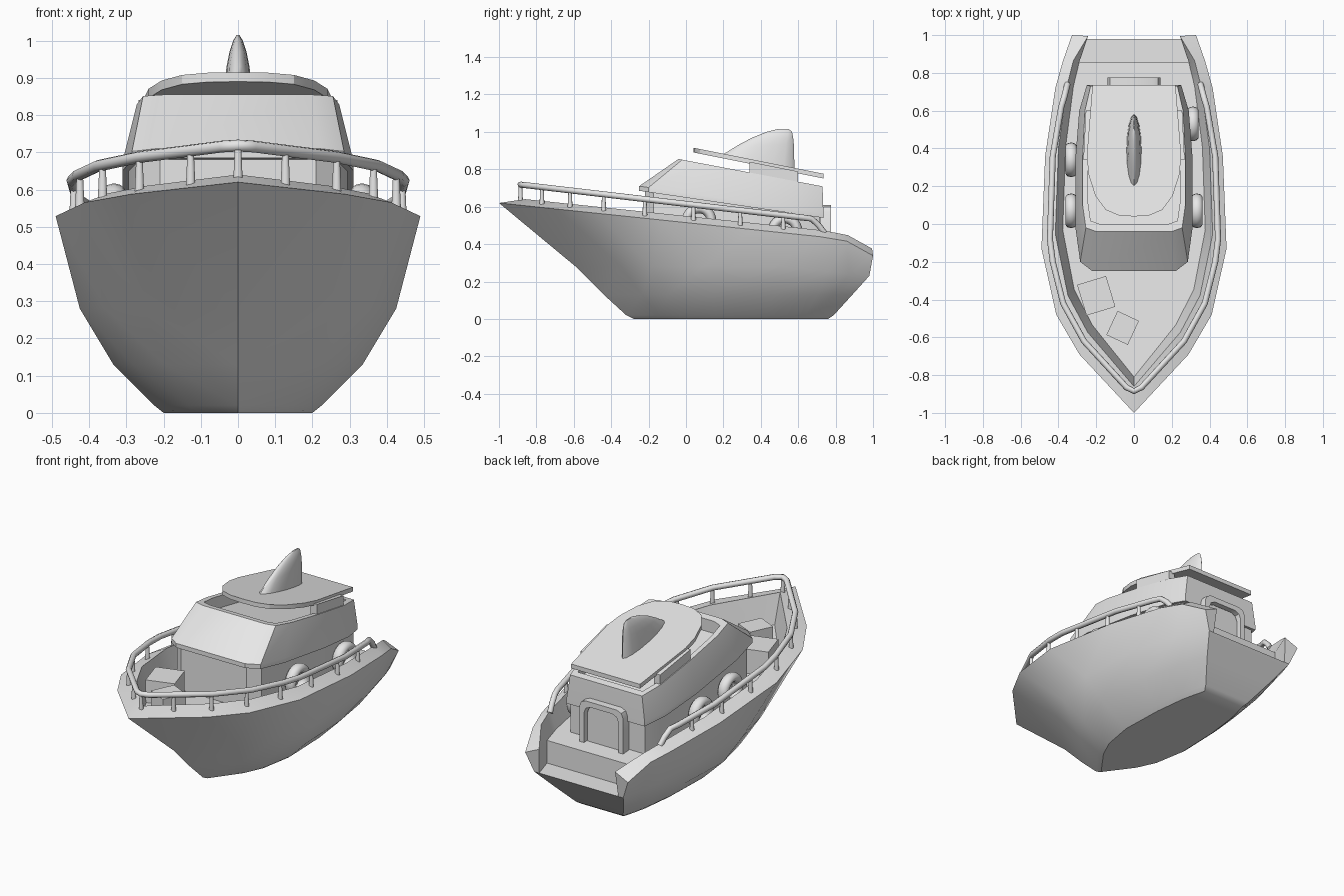
import bpy, bmesh, math
from mathutils import Vector, Matrix

cube = bpy.data.objects.get("Cube")
if cube:
    bpy.data.objects.remove(cube, do_unlink=True)

grey = bpy.data.materials.new("light_grey")
grey.use_nodes = True
grey.diffuse_color = (0.8, 0.8, 0.8, 1)
grey.node_tree.nodes["Principled BSDF"].inputs["Base Color"].default_value = (0.8, 0.8, 0.8, 1)


def finish(name, bm, angle=30):
    bmesh.ops.remove_doubles(bm, verts=bm.verts, dist=0.0005)
    bmesh.ops.recalc_face_normals(bm, faces=bm.faces)
    mesh = bpy.data.meshes.new(name)
    bm.to_mesh(mesh)
    bm.free()
    mesh.materials.append(grey)
    obj = bpy.data.objects.new(name, mesh)
    bpy.context.collection.objects.link(obj)
    bpy.ops.object.select_all(action='DESELECT')
    obj.select_set(True)
    bpy.context.view_layer.objects.active = obj
    bpy.ops.object.shade_smooth_by_angle(angle=math.radians(angle))
    return obj


def loft(name, rings, caps=True, closed=False, angle=30):
    """Skin closed rings; closed joins the last ring to the first."""
    bm = bmesh.new()
    rows = [[bm.verts.new(p) for p in ring] for ring in rings]
    n = len(rows[0])
    pairs = list(zip(rows, rows[1:])) + ([(rows[-1], rows[0])] if closed else [])
    for a, b in pairs:
        for i in range(n):
            j = (i + 1) % n
            bm.faces.new((a[i], a[j], b[j], b[i]))
    if caps and not closed:
        bm.faces.new(rows[0])
        bm.faces.new(rows[-1])
    return finish(name, bm, angle)


def mirrored(half):
    return half + [(-x, y) for x, y in reversed(half) if x > 0]


def box(name, center, size, turn=0.0):
    bm = bmesh.new()
    bmesh.ops.create_cube(bm, size=1)
    bm.transform(Matrix.Translation(center) @ Matrix.Rotation(turn, 4, 'Z')
                 @ Matrix.Diagonal((*size, 1)))
    return finish(name, bm)


def lerp(a, b, t):
    return a + (b - a) * t


# Hull: stations along the length as (fraction, width factor)
stations = [(0, 0), (.155, .59), (.26, .84), (.435, 1), (.68, .96), (.86, .85), (.93, .77), (1, .67)]
# Levels as (height, half width, stem y, stern y)
levels = [(0, .2, -.28, .76), (.02, .225, -.32, .79), (.13, .335, -.44, .89), (.28, .425, -.59, .98)]


def sheer(y):
    return .62 - .105 * (y + 1) - max(0, y - .84) * .45


def deck_z(y):
    return .36 + .066 * (.87 - y)


bm = bmesh.new()
sides = []
for s in (1, -1):
    rows = []
    for u, f in stations:
        col = []
        for k, (z, w, y0, y1) in enumerate(levels):
            drop = .05 * max(0, (u - .68) / .32) if k == 3 else 0
            col.append(Vector((s * w * f, lerp(y0, y1, u), z - drop)))
        y = lerp(-1, 1, u)
        col.append(Vector((s * .49 * f, y, sheer(y))))
        y = lerp(-.86, .995, u)
        col.append(Vector((s * .49 * f * (.85 if u < 1 else .74), y, sheer(y) + .035)))
        y = lerp(-.81, .98, u)
        col.append(Vector((s * .49 * f * .77, y, deck_z(y) if u < 1 else .23)))
        rows.append([bm.verts.new(p) for p in col])
    sides.append(rows)
    for a, b in zip(rows[:-2], rows[1:-1]):
        for k in range(6):
            bm.faces.new((a[k], b[k], b[k + 1], a[k + 1]))
    a, b = rows[-2:]
    for k in range(5):
        bm.faces.new((a[k], b[k], b[k + 1], a[k + 1]))
    # Bulwark end beside the stern step
    step = bm.verts.new((a[6].co.x, a[6].co.y, .23))
    bm.faces.new((a[5], b[5], b[6], step, a[6]))
    bm.faces.new((b[3], b[4], b[5], b[6]))
    rows.append(step)
left, right = sides
steps = left.pop(), right.pop()
for i in range(len(left) - 1):
    bm.faces.new((left[i][0], left[i + 1][0], right[i + 1][0], right[i][0]))
    if i < len(left) - 2:
        bm.faces.new((left[i][6], left[i + 1][6], right[i + 1][6], right[i][6]))
# Stern wall, step and transom
a, b, c, d = left[-2], left[-1], right[-1], right[-2]
bm.faces.new((a[6], steps[0], steps[1], d[6]))
bm.faces.new((steps[0], b[6], c[6], steps[1]))
for k in range(3):
    bm.faces.new((b[k], b[k + 1], c[k + 1], c[k]))
bm.faces.new((b[3], b[6], c[6], c[3]))
finish("hull", bm, 35)

# Cabin
waist = mirrored([(.22, -.25), (.285, -.2), (.31, -.02), (.31, .35), (.29, .6), (.25, .735)])
crown = mirrored([(.2, -.04), (.255, -.02), (.272, .1), (.272, .35), (.26, .6), (.23, .73)])


def shrink(ring, k):
    return [(x * k, .35 + (y - .35) * k) for x, y in ring]


def waist_z(y):
    return .685 - .147 * (y + .25)


def crown_z(y):
    return .855 - .19 * (y + .04)


def roof_z(y):
    return .915 - .2 * (y - .04)


def at(ring, height, add=0.0):
    return [(x, y, height(y) + add) for x, y in ring]


base = shrink(waist, .95)
loft("cabin_lower", [at(base, deck_z, -.03), at(base, waist_z, .01)])
well = shrink(crown, .9)
loft("cabin_upper", [at(waist, waist_z), at(waist, waist_z, .025), at(crown, crown_z),
                     at(well, crown_z), at(well, crown_z, -.07)])

# Roof and its side supports
roof = mirrored([(0, .04), (.08, .045), (.15, .075), (.205, .15), (.24, .26), (.25, .36), (.22, .735)])
loft("roof", [at(roof, roof_z, -.025), at(roof, roof_z)])
for s, side in ((1, "left"), (-1, "right")):
    plate = [(s * x, y) for x, y in ((.225, .34), (.268, .34), (.255, .6), (.215, .6))]
    loft(side + "_roof_support", [at(plate, crown_z, -.04), at(plate, roof_z, -.015)])

# Mast fin
fin = []
for z, y0, y1, w in ((None, .19, .58, .04), (.93, .28, .577, .031), (.97, .355, .573, .023),
                     (1.0, .43, .567, .013), (1.015, .49, .55, .004)):
    ring = []
    for i in range(16):
        t = math.tau * i / 16
        y = lerp(y0, y1, .5 - .5 * math.cos(t))
        ring.append((w * math.sin(t), y, z or roof_z(y) - .01))
    fin.append(ring)
loft("mast_fin", fin, angle=50)


# Rear door: arched frame with a panel
def arch(w, top, y):
    pts = [(w, .35), (w, top - .04), (w - .012, top - .012), (w - .04, top)]
    return [(x, y, z) for x, z in mirrored(pts)]


loft("door_frame", [arch(.14, .61, .72), arch(.14, .61, .775),
                    arch(.11, .58, .775), arch(.11, .58, .72)], closed=True)
loft("door_panel", [arch(.105, .575, .71), arch(.105, .575, .75)])

# Life rings
for i, (s, y, z) in enumerate(((1, .07, .525), (1, .53, .47), (-1, .07, .525), (-1, .34, .49))):
    x = s * (.333 if y < .5 else .312)
    rings = []
    for a in range(24):
        t = math.tau * a / 24
        ring = []
        for b in range(10):
            p = math.tau * b / 10
            r = .066 + .026 * math.cos(p)
            ring.append((x + .032 * math.sin(p), y + r * math.cos(t), z + r * math.sin(t)))
        rings.append(ring)
    loft("life_ring_%d" % (i + 1), rings, closed=True, angle=60)

# Deck crates
box("large_crate", (-.2, -.38, .51), (.16, .17, .14), math.radians(17))
box("small_crate", (-.06, -.55, .525), (.125, .14, .12), math.radians(-25))

# Guard rail
path = [(0, -.885), (.04, -.865), (.265, -.62), (.375, -.42), (.43, -.2), (.445, -.08),
        (.43, .36), (.385, .62), (.37, .67)]


def rail_z(y):
    return .72 - .117 * (y + .9)


half = at(path, rail_z) + [(.36, .71, .5), (.352, .74, .46)]
points = [(-x, y, z) for x, y, z in reversed(half) if x > 0] + half
curve = bpy.data.curves.new("guard_rail", 'CURVE')
curve.dimensions = '3D'
curve.bevel_depth = .016
curve.bevel_resolution = 2
curve.use_fill_caps = True
spline = curve.splines.new('POLY')
spline.points.add(len(points) - 1)
for p, co in zip(spline.points, points):
    p.co = (*co, 1)
curve.materials.append(grey)
bpy.context.collection.objects.link(bpy.data.objects.new("guard_rail", curve))

# Rail posts
for i, y in enumerate((-.885, -.77, -.62, -.44, -.22, .04, .29, .52)):
    for (x0, y0), (x1, y1) in zip(path, path[1:]):
        if y0 <= y <= y1:
            x = lerp(x0, x1, (y - y0) / (y1 - y0))
    for s in ((1, -1) if x > 0 else (1,)):
        low, high = sheer(y), rail_z(y)
        bm = bmesh.new()
        bmesh.ops.create_cone(bm, cap_ends=True, segments=10, radius1=.014, radius2=.009, depth=high - low,
                              matrix=Matrix.Translation((s * x, y, (low + high) / 2)))
        finish("rail_post_%d_%s" % (i + 1, "left" if s > 0 else "right"), bm, 50)
